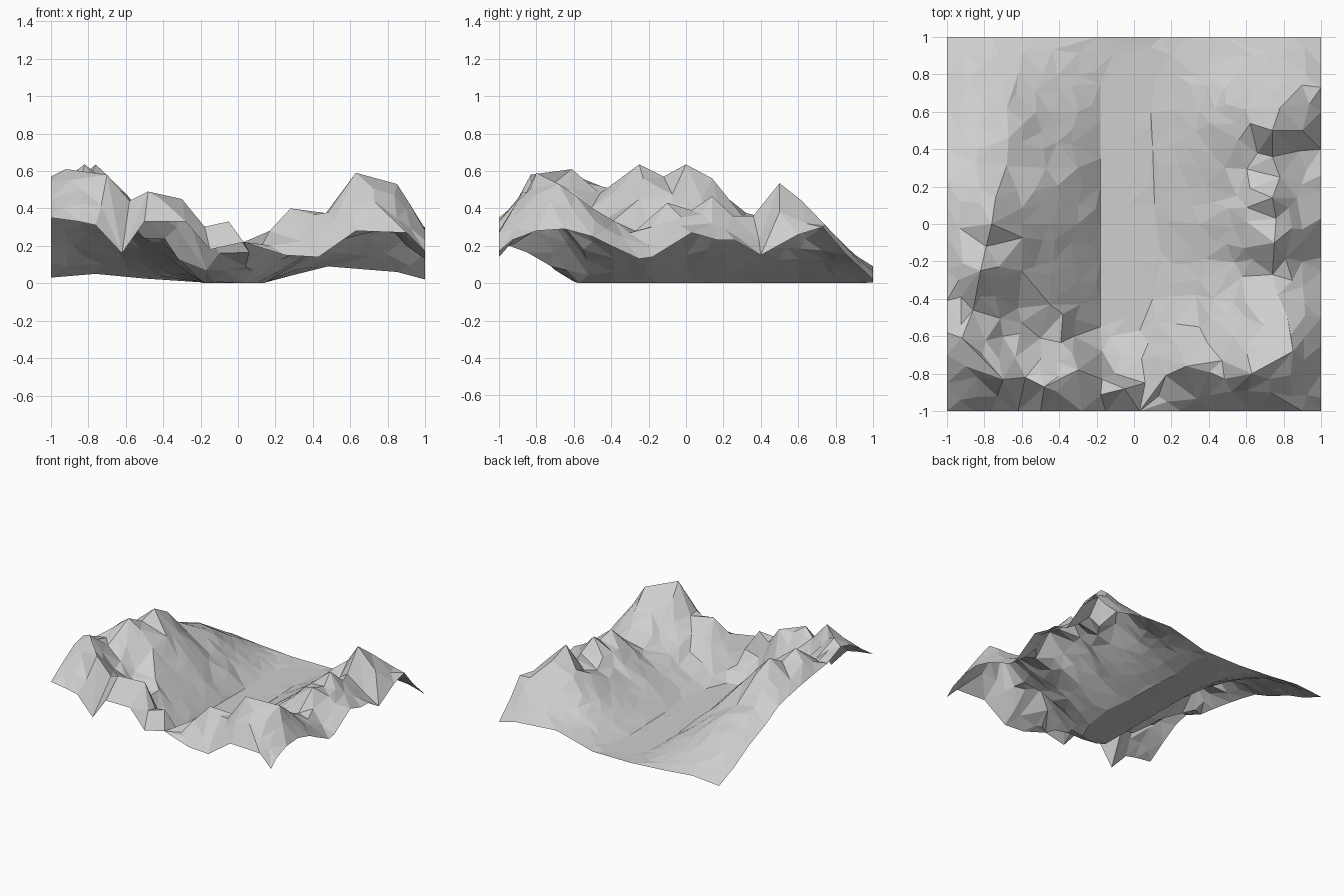
import bpy, bmesh, random
from math import hypot
from mathutils import Vector
from mathutils.geometry import delaunay_2d_cdt

random.seed(7)
cube = bpy.data.objects.get("Cube")
if cube:
    bpy.data.objects.remove(cube)

# Border profiles: (position along the side, height)
front = [(-1, .35), (-.85, .33), (-.76, .31), (-.62, .16), (-.5, .33), (-.28, .33), (-.15, .18),
         (.03, .22), (.25, .15), (.43, .14), (.63, .28), (.9, .27), (1, .17)]
back = [(-1, .03), (-.76, .05), (-.5, .025), (-.2, .005), (.15, .005), (.3, .045), (.48, .09),
        (.85, .06), (1, .02)]
right = [(-.93, .23), (-.8, .28), (-.65, .29), (-.5, .25), (-.4, .2), (-.25, .13), (-.18, .14),
         (.03, .27), (.17, .23), (.26, .23), (.4, .15), (.6, .26), (.73, .3), (.85, .16)]
left = [(-.85, .45), (-.7, .54), (-.58, .57), (-.41, .5), (-.25, .48), (-.06, .45), (.1, .42),
        (.23, .39), (.4, .3), (.62, .21), (.8, .11)]

# Crest lines of the two mountain chains and of the wall closing the valley
left_crest = [(-.7, -.83, .58), (-.92, -.61, .61), (-.86, -.46, .48), (-.82, -.25, .635),
              (-.79, -.12, .57), (-.76, 0, .635), (-.74, .14, .56), (-.68, .31, .35),
              (-.67, .46, .32), (-.68, .62, .26), (-.62, .8, .14)]
right_crest = [(.63, -.8, .59), (.85, -.68, .53), (.82, -.5, .4), (.77, -.38, .33),
               (.74, -.27, .28), (.75, -.1, .43), (.76, .03, .39), (.74, .14, .465),
               (.78, .25, .36), (.74, .36, .36), (.74, .5, .535), (.78, .62, .44),
               (.82, .76, .29)]
wall_crest = [(-.7, -.83, .58), (-.58, -.82, .44), (-.48, -.87, .49), (-.3, -.78, .45),
              (-.17, -.83, .29), (-.05, -.88, .33), (.03, -1, .22), (.17, -.81, .28),
              (.28, -.76, .4), (.47, -.73, .375), (.63, -.8, .59)]

# Feet of the slopes on both sides of the flat valley floor
left_foot = [(-.18, y, 0) for y in (-.55, -.4, -.2, 0, .2, .35, .55, .75)]
right_foot = [(x, y, 0) for x, y in ((.03, -.57), (.1, -.4), (.14, -.15), (.11, .1), (.1, .4),
                                     (.09, .6), (.12, .8))]
floor = [(-.04, y, 0) for y in (-.5, -.3, -.1, .1, .3, .5, .7, .88)]

# Half-way slopes and single bumps
slopes = [(-.3, .6, .07), (-.45, .6, .14), (-.3, .3, .125), (-.47, .3, .225), (-.3, 0, .15),
          (-.45, 0, .31), (-.6, 0, .46), (-.3, -.3, .14), (-.45, -.27, .3), (-.6, -.25, .45),
          (.35, .6, .13), (.35, .3, .14), (.35, 0, .15), (.35, -.3, .14), (.35, -.55, .18),
          (.55, .15, .27), (.6, -.5, .33)]
gully = [(-.62, -.45, .33), (-.45, -.43, .3), (-.7, -.6, .38), (-.5, -.61, .24),
         (-.32, -.6, .13), (-.38, -.48, .25), (-.17, -.68, .07), (-.07, -.7, .07),
         (.04, -.72, .09), (-.1, -.8, .16), (.06, -.85, .165)]
bumps = [(.56, .45, .33), (.66, .38, .3), (.53, -.02, .28), (.58, -.28, .24), (-.88, .75, .2),
         (.9, .5, .38), (.88, .39, .23), (.87, .14, .32), (.9, -.2, .2), (.55, .8, .16),
         (-.9, -.76, .55)]

# Gather the control points, keeping shared ends once
control = {}
for profile, place in ((front, lambda t: (t, -1)), (back, lambda t: (t, 1)),
                       (right, lambda t: (1, t)), (left, lambda t: (-1, t))):
    for t, z in profile:
        control[place(t)] = z
lines = (left_crest, right_crest, wall_crest, left_foot, right_foot)
for group in lines + (floor, slopes, gully, bumps):
    for x, y, z in group:
        control[(x, y)] = z
centres = list(control)


def solve(matrix, values):
    """Gaussian elimination with row swaps."""
    rows = [list(row) + [v] for row, v in zip(matrix, values)]
    n = len(rows)
    for i in range(n):
        best = max(range(i, n), key=lambda r: abs(rows[r][i]))
        rows[i], rows[best] = rows[best], rows[i]
        for r in range(i + 1, n):
            f = rows[r][i] / rows[i][i]
            if f:
                rows[r] = [a - f * b for a, b in zip(rows[r], rows[i])]
    out = [0] * n
    for i in reversed(range(n)):
        total = sum(rows[i][j] * out[j] for j in range(i + 1, n))
        out[i] = (rows[i][n] - total) / rows[i][i]
    return out


def distance(a, b):
    return hypot(a[0] - b[0], a[1] - b[1])


# Smooth height function through all control points
weights = solve([[distance(a, b) for b in centres] for a in centres], list(control.values()))


def height(p):
    return max(0, sum(w * distance(p, c) for w, c in zip(weights, centres)))


# Scatter extra points between the controls
points = list(centres)
heights = list(control.values())
steps = 19
for i in range(steps):
    for j in range(steps):
        p = tuple((k / (steps - 1) * 2 - 1) * .92 + random.uniform(-.03, .03) for k in (i, j))
        if min(distance(p, c) for c in centres) > .07:
            z = height(p)
            points.append(p)
            heights.append(z + random.uniform(-.06, .06) * min(z, .25))

# Triangulate, holding the crest and foot lines as edges
held = [(centres.index(a[:2]), centres.index(b[:2]))
        for line in lines for a, b in zip(line, line[1:])]
flat, _, faces, sources, _, _ = delaunay_2d_cdt([Vector(p) for p in points], held, [], 0, 1e-5)

bm = bmesh.new()
for p, source in zip(flat, sources):
    bm.verts.new((p.x, p.y, heights[source[0]] if source else height(p)))
bm.verts.ensure_lookup_table()
for face in faces:
    bm.faces.new([bm.verts[i] for i in face])
bm.normal_update()
for face in bm.faces:
    if face.normal.z < 0:
        face.normal_flip()

mesh = bpy.data.meshes.new("mountain_valley")
bm.to_mesh(mesh)
bm.free()
terrain = bpy.data.objects.new("mountain_valley", mesh)
bpy.context.collection.objects.link(terrain)

# Single rock colour
rock = bpy.data.materials.new("light_grey_rock")
rock.use_nodes = True
colour = (.62, .62, .62, 1)
rock.diffuse_color = colour
rock.node_tree.nodes["Principled BSDF"].inputs["Base Color"].default_value = colour
mesh.materials.append(rock)
